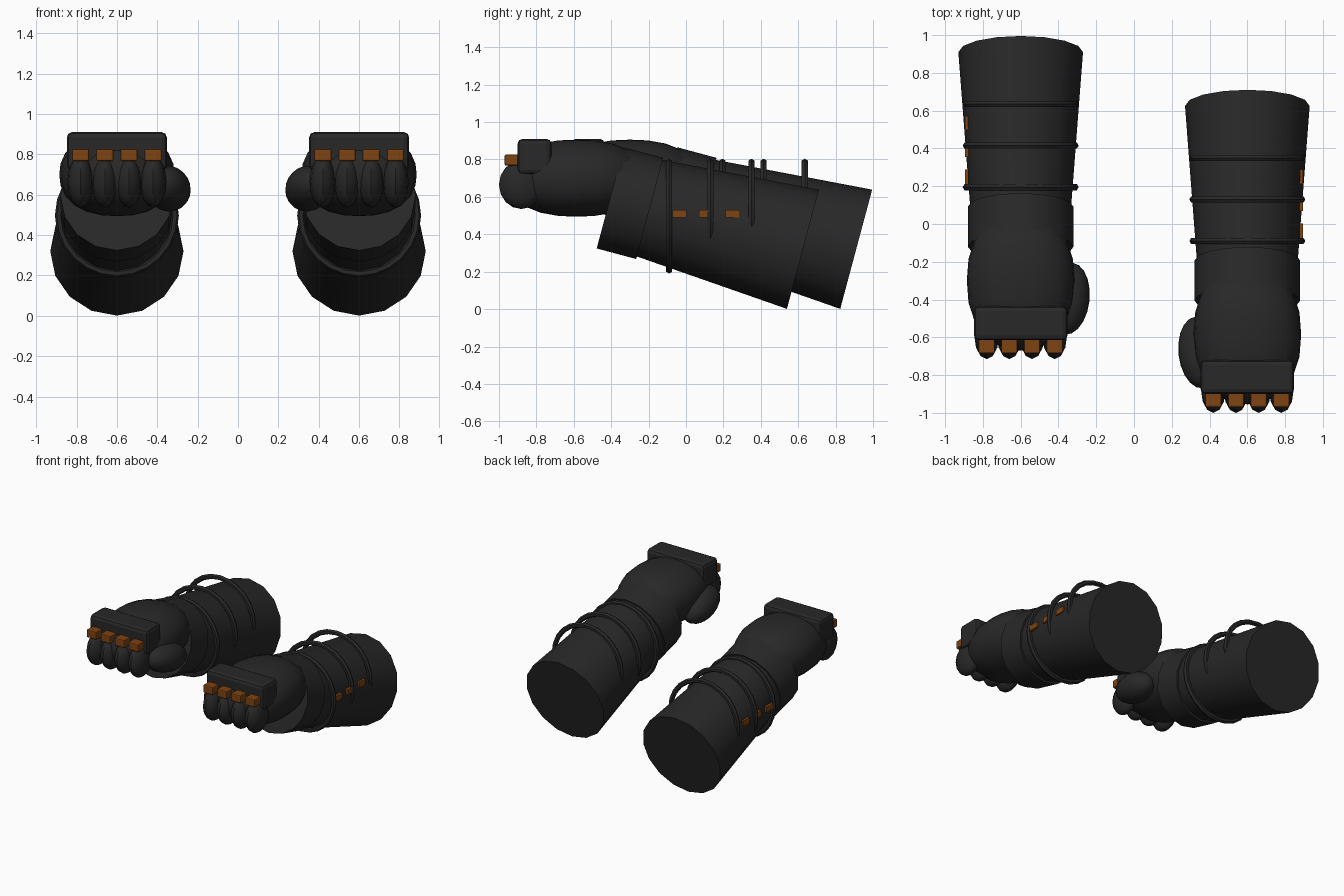
import bpy, math
from mathutils import Vector

if "Cube" in bpy.data.objects:
    bpy.data.objects.remove(bpy.data.objects["Cube"])


def material(name, rgb):
    m = bpy.data.materials.new(name)
    m.diffuse_color = (*rgb, 1)
    m.use_nodes = True
    m.node_tree.nodes["Principled BSDF"].inputs["Base Color"].default_value = m.diffuse_color
    return m


CHARCOAL = material("charcoal", (0.021, 0.021, 0.021))
ORANGE = material("burnt orange", (0.21, 0.056, 0.006))
TILT = math.radians(15)


def finish(name, mat, smooth=True):
    o = bpy.context.object
    o.name = name
    o.data.materials.append(mat)
    bpy.ops.object.transform_apply(location=False, rotation=True, scale=True)
    if smooth:
        bpy.ops.object.shade_smooth_by_angle(angle=math.radians(35))
    return o


def build_arm(side, tag):
    shift = 0.285 if side < 0 else 0.0

    def at(x, y, z):
        return Vector((side * (0.6 + x), y + shift, z))

    def tube(name, back, front, r_back, r_front):
        a, b = at(0, *back), at(0, *front)
        bpy.ops.mesh.primitive_cone_add(vertices=16, radius1=r_back, radius2=r_front,
                                        depth=(b - a).length, location=(a + b) / 2,
                                        rotation=(math.pi / 2 - TILT, 0, 0))
        finish(f"{name}_{tag}", CHARCOAL)

    def ball(name, loc, radii, rot=(0, 0, 0), segs=20, rings=12, power=2.0):
        bpy.ops.mesh.primitive_uv_sphere_add(segments=segs, ring_count=rings, radius=1,
                                             location=at(*loc))
        o = bpy.context.object
        for v in o.data.vertices:      # power above 2 gives a boxier ball
            v.co /= sum(abs(c) ** power for c in v.co) ** (1 / power)
        o.scale = radii
        o.rotation_euler = (rot[0], rot[1] * side, rot[2] * side)
        finish(f"{name}_{tag}", CHARCOAL)

    def block(name, loc, size, mat, bevel=0.0):
        bpy.ops.mesh.primitive_cube_add(size=1, location=at(*loc))
        bpy.context.object.scale = size
        o = finish(f"{name}_{tag}", mat, False)
        if bevel:
            m = o.modifiers.new("bevel", 'BEVEL')
            m.width, m.segments = bevel, 2

    # Sleeve and cuff, both sloping up toward the hand
    tube("forearm", (0.625, 0.32), (-0.196, 0.54), 0.33, 0.267)
    tube("cuff", (-0.194, 0.538), (-0.405, 0.595), 0.28, 0.28)

    # Fist
    ball("palm", (0, -0.585, 0.70), (0.285, 0.37, 0.206), power=2.3)
    ball("thumb", (-0.255, -0.68, 0.63), (0.11, 0.195, 0.108),
         rot=(math.radians(-12), 0, math.radians(6)))
    for i in range(4):
        x = -0.18 + 0.12 * i
        ball(f"finger_{i + 1}", (x, -0.88, 0.665), (0.065, 0.12, 0.13), segs=12, rings=8)
        block(f"knuckle_stud_{i + 1}", (x, -0.925, 0.797), (0.085, 0.09, 0.06), ORANGE, 0.008)
    block("knuckle_plate", (0, -0.81, 0.815), (0.495, 0.18, 0.19), CHARCOAL, 0.025)

    # Upright strap rings around the sleeve
    for i, y in enumerate((-0.09, 0.13, 0.35)):
        bpy.ops.mesh.primitive_torus_add(major_radius=0.288, minor_radius=0.019,
                                         major_segments=24, minor_segments=6,
                                         location=at(0, y, 0.497),
                                         rotation=(math.pi / 2, 0, 0))
        finish(f"strap_ring_{i + 1}_{tag}", CHARCOAL)

    # Small marker plates on the outer side
    for i, y in enumerate((-0.035, 0.107, 0.25)):
        block(f"side_marker_{i + 1}", (0.285, y, 0.51), (0.02, 0.076, 0.042), ORANGE)


build_arm(1, "right")
build_arm(-1, "left")
